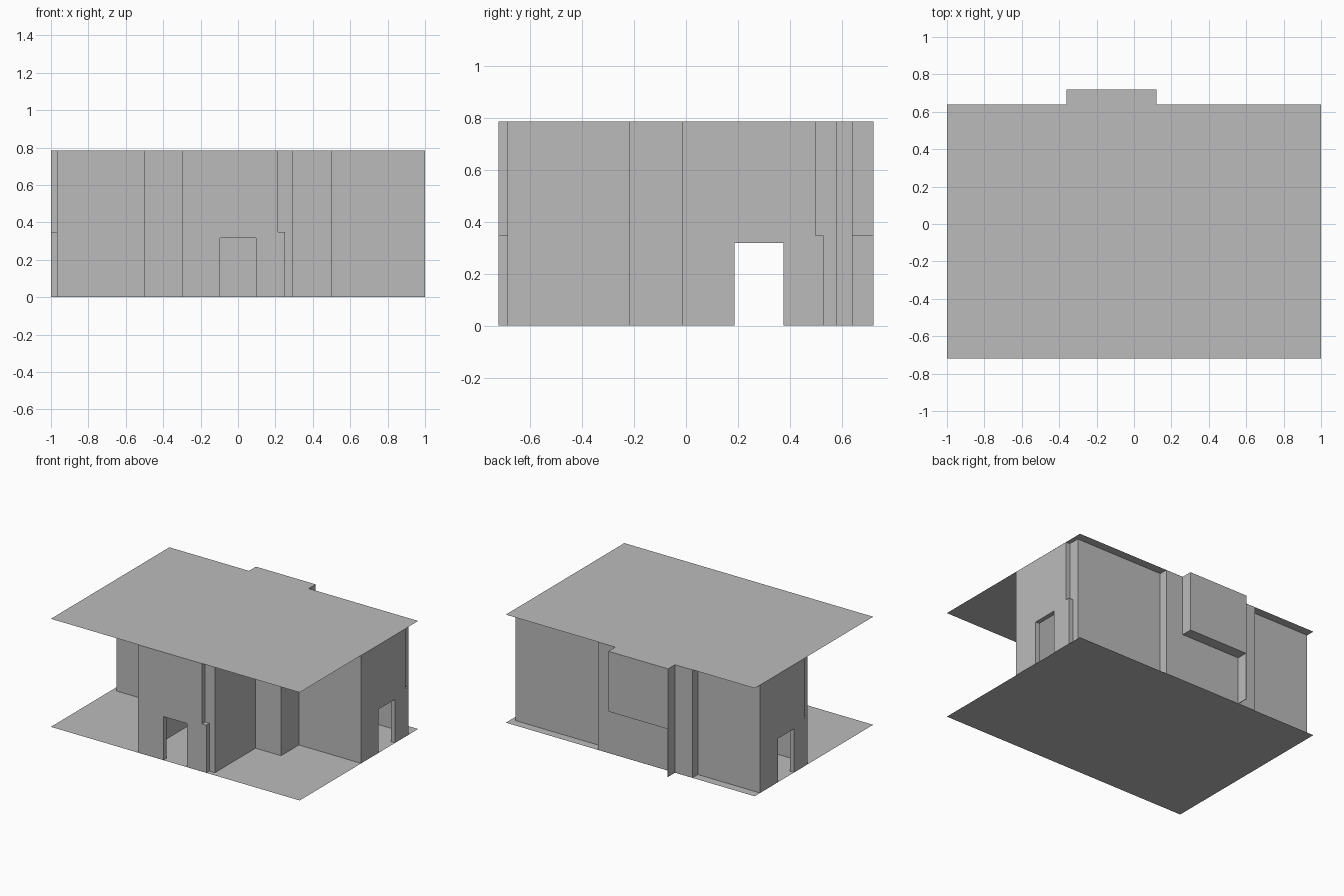
import bpy
import bmesh

cube = bpy.data.objects.get("Cube")
if cube:
    bpy.data.objects.remove(cube, do_unlink=True)

# One plain grey for the whole building
GREY = (0.5, 0.5, 0.5, 1)
plaster = bpy.data.materials.new("plain_grey")
plaster.use_nodes = True
plaster.diffuse_color = GREY
plaster.node_tree.nodes["Principled BSDF"].inputs["Base Color"].default_value = GREY

TOP = 0.785      # roof level
STEP = 0.347     # height of the corner steps and the rear overhang
DOOR = 0.317     # door height
T = 0.033        # wall thickness
GAP = 0.0005     # keeps wall ends off the floor and roof sheets


def finish(name, bm):
    mesh = bpy.data.meshes.new(name)
    bm.to_mesh(mesh)
    bm.free()
    mesh.materials.append(plaster)
    obj = bpy.data.objects.new(name, mesh)
    bpy.context.collection.objects.link(obj)
    return obj


def boxes(name, parts):
    """Joins axis-aligned boxes (x0, x1, y0, y1, z0, z1) into one part."""
    bm = bmesh.new()
    for x0, x1, y0, y1, z0, z1 in parts:
        for v in bmesh.ops.create_cube(bm, size=1)["verts"]:
            v.co = (x1 if v.co.x > 0 else x0,
                    y1 if v.co.y > 0 else y0,
                    z1 if v.co.z > 0 else z0)
    return finish(name, bm)


def sheet(name, z, up):
    bm = bmesh.new()
    corners = [(-1, -0.72), (1, -0.72), (1, 0.64), (-1, 0.64)]
    face = bm.faces.new([bm.verts.new((x, y, z)) for x, y in corners])
    if not up:
        face.normal_flip()
    return finish(name, bm)


def facade(name, axis, outer, inward, start, door, low_end, high_end, corner):
    """Door wall whose far end steps back to a thin recessed corner."""
    mid = outer + inward * T
    inner = mid + inward * T
    d0, d1 = door
    runs = [(outer, mid, start, d0, GAP, TOP - GAP),
            (outer, mid, d0, d1, DOOR, TOP - GAP),
            (outer, mid, d1, high_end, GAP, TOP - GAP),
            (outer, mid, high_end, low_end, GAP, STEP),
            (mid, inner, high_end, corner, GAP, TOP - GAP)]
    parts = []
    for a, b, c, d, z0, z1 in runs:
        a, b = sorted((a, b))
        c, d = sorted((c, d))
        parts.append((a, b, c, d, z0, z1) if axis == "x" else (c, d, a, b, z0, z1))
    return boxes(name, parts)


def wall(name, x0, x1, y0, y1):
    return boxes(name, [(x0, x1, y0, y1, GAP, TOP - GAP)])


# Ground and roof sheets
sheet("floor", 0, True)
sheet("roof", TOP, True)

# Three door walls
facade("front_door_wall", "y", -0.72, 1, -0.3, (-0.095, 0.095), 0.25, 0.215, 0.295)
facade("left_door_wall", "x", 1, -1, -0.015, (0.187, 0.374), 0.528, 0.497, 0.578)
facade("right_door_wall", "x", -1, 1, 0.578, (0.374, 0.187), 0.033, 0.065, -0.015)

# Stepped walls between the front wing and the side wings
for side, s, near, far in (("left", 1, 0.295, 0.967), ("right", -1, 0.3, 0.967)):
    def span(a, b):
        return sorted((s * a, s * b))
    front = -0.72 + (T if s > 0 else 0)
    end = 1 if s > 0 else far
    wall(side + "_front_wing_side", *span(near - T, near), front, -0.22)
    wall(side + "_inner_front", *span(near - T, 0.5), -0.22, -0.22 + T)
    wall(side + "_inner_side", *span(0.5 - T, 0.5), -0.22, -0.015)
    wall(side + "_wing_front", *span(0.5 - T, end), -0.015, -0.015 + T)

# Back walls, the middle one standing forward
wall("left_back_wall", 0.26 - T, 0.967, 0.578 - T, 0.578)
wall("right_back_wall", -1, -0.5 + T, 0.578 - T, 0.578)
wall("middle_back_wall", -0.5, 0.26, 0.64 - T, 0.64)
for name, a, b in (("left_back_return", 0.26 - T, 0.26),
                   ("right_back_return", -0.5, -0.5 + T)):
    wall(name, a, b, 0.578 - T, 0.64)

# Rear overhang with a thin fin under one end
boxes("rear_overhang", [(-0.36, 0.12, 0.64, 0.72, STEP, TOP)])
boxes("rear_fin", [(-0.36, -0.356, 0.64, 0.72, 0, STEP)])
